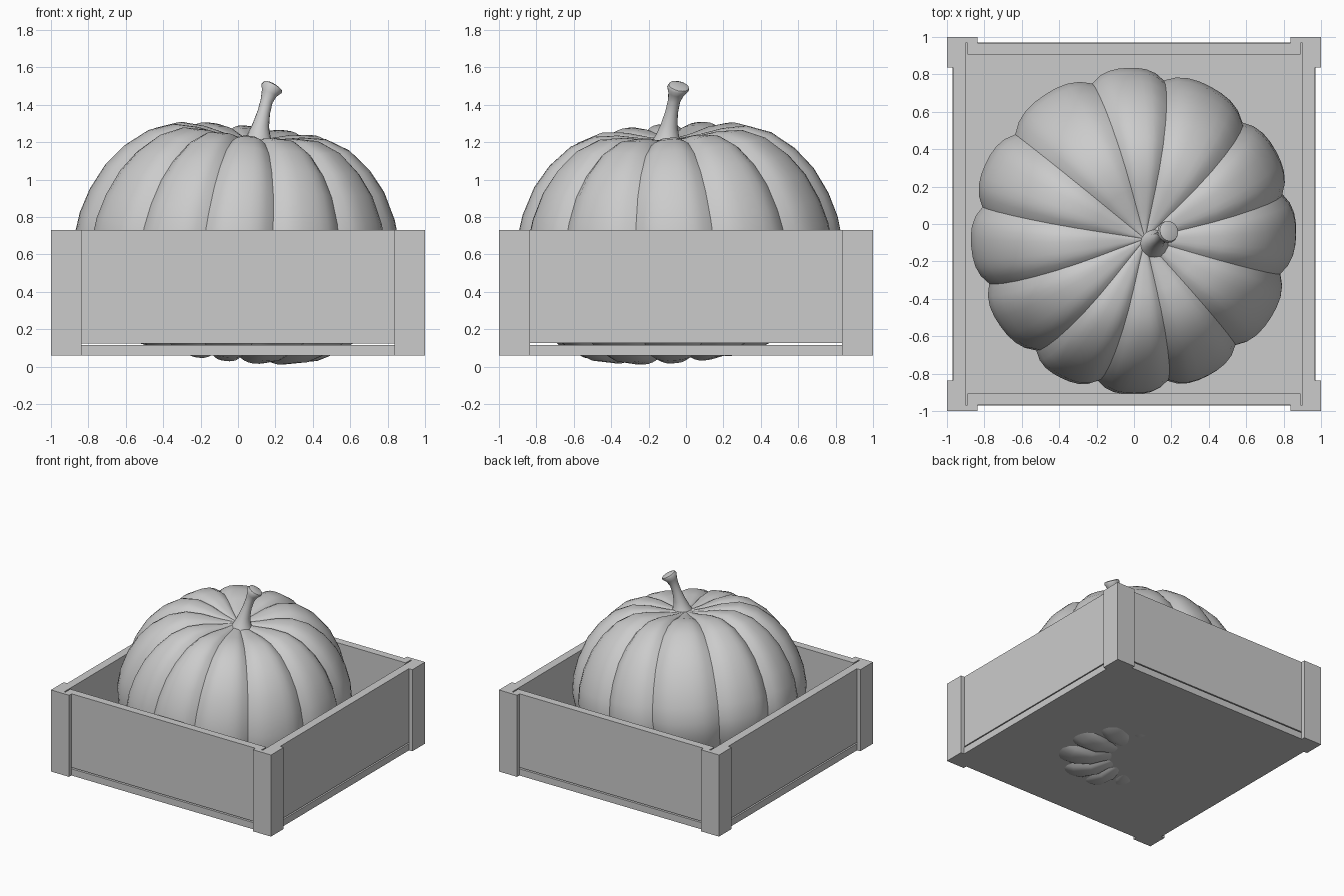
import bpy, bmesh, math
from mathutils import Vector, Matrix

if "Cube" in bpy.data.objects:
    bpy.data.objects.remove(bpy.data.objects["Cube"])

grey = bpy.data.materials.new("plain_grey")
grey.diffuse_color = (0.6, 0.6, 0.6, 1)
grey.use_nodes = True
grey.node_tree.nodes["Principled BSDF"].inputs["Base Color"].default_value = grey.diffuse_color


def finish(name, bm, smooth=None):
    bmesh.ops.recalc_face_normals(bm, faces=bm.faces)
    mesh = bpy.data.meshes.new(name)
    bm.to_mesh(mesh)
    bm.free()
    mesh.materials.append(grey)
    ob = bpy.data.objects.new(name, mesh)
    bpy.context.collection.objects.link(ob)
    if smooth:
        bpy.ops.object.select_all(action='DESELECT')
        ob.select_set(True)
        bpy.context.view_layer.objects.active = ob
        bpy.ops.object.shade_smooth_by_angle(angle=math.radians(smooth))
    return ob


def prism(name, outline, z0, z1):
    bm = bmesh.new()
    face = bm.faces.new([bm.verts.new((x, y, z0)) for x, y in outline])
    top = bmesh.ops.extrude_face_region(bm, geom=[face])["geom"]
    bmesh.ops.translate(bm, vec=(0, 0, z1 - z0),
                        verts=[v for v in top if isinstance(v, bmesh.types.BMVert)])
    return finish(name, bm)


def board(name, x0, x1, y0, y1, z0, z1):
    return prism(name, [(x0, y0), (x1, y0), (x1, y1), (x0, y1)], z0, z1)


def loft(bm, rings):
    """Skin closed rings of points and cap both ends."""
    loops = [[bm.verts.new(p) for p in ring] for ring in rings]
    n = len(loops[0])
    for a, b in zip(loops, loops[1:]):
        for i in range(n):
            j = (i + 1) % n
            bm.faces.new((a[i], a[j], b[j], b[i]))
    for ring in (loops[0], loops[-1]):
        centre = sum((v.co for v in ring), Vector()) / n
        c = bm.verts.new(centre)
        for i in range(n):
            bm.faces.new((ring[i], ring[(i + 1) % n], c))


# Crate: floor, four walls with a slot beneath, L-shaped corner posts
board("crate_floor", -0.97, 0.97, -0.97, 0.97, 0.06, 0.115)
for s, side in ((-1, "front"), (1, "back")):
    a, b = sorted((s * 0.905, s * 0.968))
    board(side + "_wall", -0.89, 0.89, a, b, 0.125, 0.73)
for s, side in ((-1, "left"), (1, "right")):
    a, b = sorted((s * 0.9, s * 0.968))
    board(side + "_wall", a, b, -0.968, 0.968, 0.125, 0.73)
for sx in (-1, 1):
    for sy in (-1, 1):
        corner = [(1, 1), (0.835, 1), (0.835, 0.968), (0.968, 0.968),
                  (0.968, 0.835), (1, 0.835)]
        prism("corner_post", [(sx * x, sy * y) for x, y in corner], 0.06, 0.73)

# Pumpkin: tilted lathe profile, pinched at uneven groove angles
profile = [(0.03, 0.572), (0.15, 0.585), (0.28, 0.608), (0.41, 0.612), (0.54, 0.565),
           (0.66, 0.47), (0.75, 0.36), (0.82, 0.22), (0.86, 0.09), (0.875, -0.03),
           (0.86, -0.14), (0.82, -0.26), (0.74, -0.39), (0.62, -0.50),
           (0.49, -0.57), (0.35, -0.60), (0.2, -0.58), (0.03, -0.50)]
grooves = [-160, -129, -103, -77, -48, -16, 14, 45, 79, 106, 141, 171]
steps = 8
tilt = (Matrix.Translation((0, -0.04, 0.65)) @ Matrix.Rotation(math.radians(6), 4, 'Y')
        @ Matrix.Rotation(math.radians(4), 4, 'X'))
rings = []
for r, z in profile:
    ring = []
    for k, g in enumerate(grooves):
        nxt = grooves[(k + 1) % 12] + (360 if k == 11 else 0)
        for i in range(steps):
            t = i / steps
            ang = math.radians(g + (nxt - g) * t)
            pinch = abs(2 * t - 1) ** 3
            fade = min(1, r / 0.4)
            rr = r * (1 - 0.06 * pinch * fade)
            zz = z * (1 - 0.05 * pinch * fade)
            p = tilt @ Vector((rr * math.cos(ang), rr * math.sin(ang), zz))
            p.y += 0.12 * min(0, z + 0.1)      # underside sits slightly forward
            ring.append(p)
    rings.append(ring)
bm = bmesh.new()
loft(bm, rings)
finish("pumpkin", bm, 32)

# Stem: flared foot, thin neck, knobbed tilted tip
path = [(0.11, -0.10, 1.20, 0.082), (0.113, -0.098, 1.235, 0.062),
        (0.122, -0.09, 1.29, 0.045), (0.138, -0.077, 1.36, 0.034),
        (0.153, -0.064, 1.42, 0.033), (0.167, -0.052, 1.46, 0.043),
        (0.18, -0.043, 1.487, 0.059), (0.187, -0.038, 1.50, 0.055),
        (0.191, -0.035, 1.505, 0.035)]
rings = []
for i, (x, y, z, r) in enumerate(path):
    lean = i / (len(path) - 1)
    axis = Vector((0.1 + 0.5 * lean, 0.1 + 0.15 * lean, 1)).normalized()
    q = Vector((0, 0, 1)).rotation_difference(axis)
    rings.append([Vector((x, y, z)) + q @ Vector((r * math.cos(a), r * math.sin(a), 0))
                  for a in (math.tau * j / 16 for j in range(16))])
bm = bmesh.new()
loft(bm, rings)
finish("stem", bm, 50)
